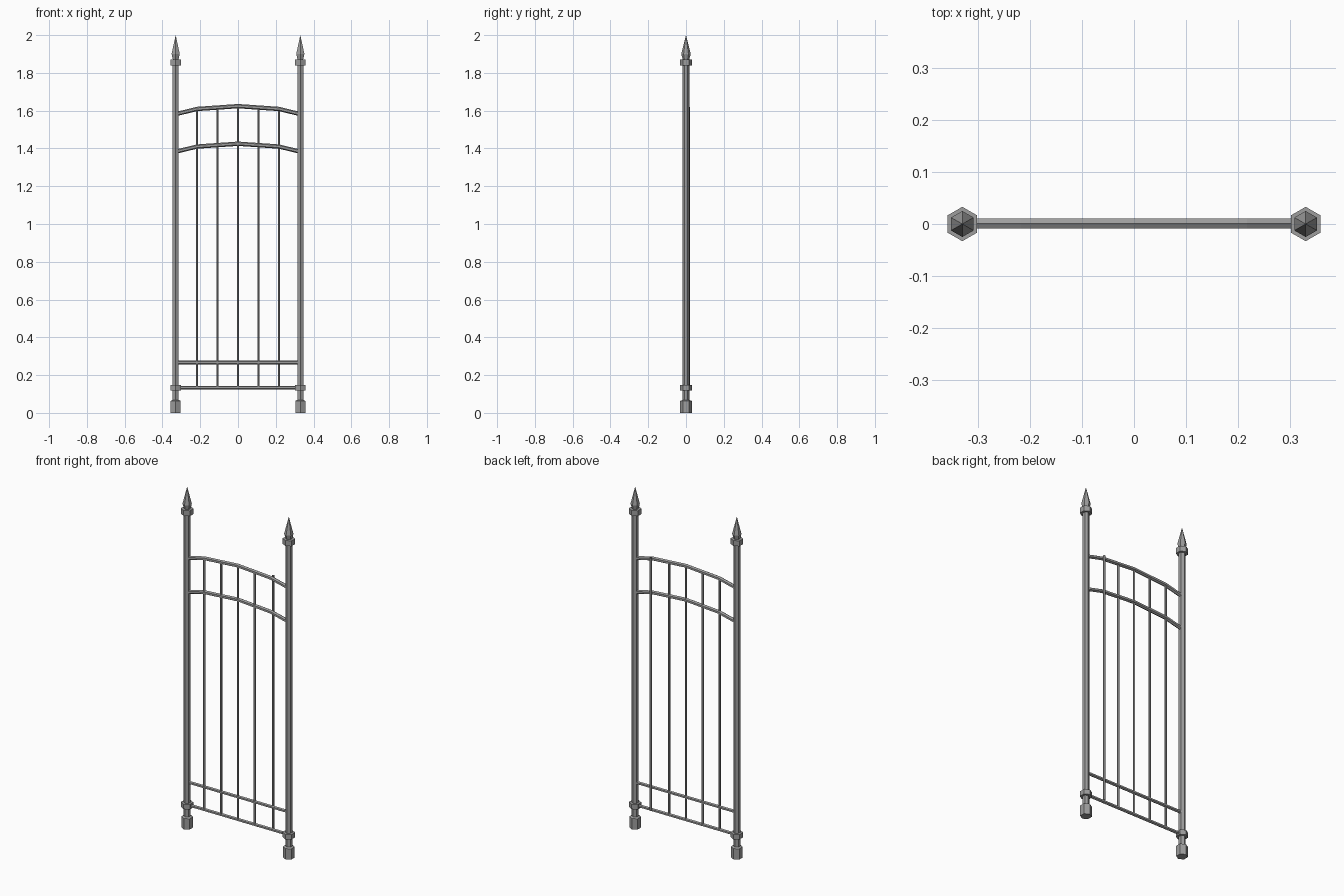
import bpy, bmesh, math

cube = bpy.data.objects.get("Cube")
if cube:
    bpy.data.objects.remove(cube, do_unlink=True)

iron = bpy.data.materials.new("grey_iron")
iron.use_nodes = True
GREY = (0.34, 0.34, 0.34, 1)
iron.diffuse_color = GREY
iron.node_tree.nodes["Principled BSDF"].inputs["Base Color"].default_value = GREY

SIDES = 6


def make_rings(name, rings, caps=True):
    """Join a row of hexagonal rings into a flat-shaded object."""
    bm = bmesh.new()
    loops = [[bm.verts.new(p) for p in ring] for ring in rings]
    for a, b in zip(loops, loops[1:]):
        for i in range(SIDES):
            j = (i + 1) % SIDES
            bm.faces.new((a[i], a[j], b[j], b[i]))
    if caps:
        bm.faces.new(loops[0])
        bm.faces.new(loops[-1])
    bmesh.ops.remove_doubles(bm, verts=bm.verts, dist=1e-5)
    bmesh.ops.recalc_face_normals(bm, faces=bm.faces)
    mesh = bpy.data.meshes.new(name)
    bm.to_mesh(mesh)
    bm.free()
    mesh.materials.append(iron)
    obj = bpy.data.objects.new(name, mesh)
    bpy.context.collection.objects.link(obj)


def hexagon(radius):
    """Six points with a corner on the second axis."""
    angles = [math.pi / 2 + i * math.tau / SIDES for i in range(SIDES)]
    return [(radius * math.cos(a), radius * math.sin(a)) for a in angles]


def turned(name, x, y, profile, caps=True):
    make_rings(name, [[(x + u, y + v, z) for u, v in hexagon(r)]
                      for r, z in profile], caps)


def rail(name, path, radius):
    make_rings(name, [[(x, 0.001 + u, z + v) for u, v in hexagon(radius)]
                      for x, z in path])


# Posts with foot, collars and spear tip
POST_X = 0.33
for side, x in (("left", POST_X), ("right", -POST_X)):
    turned(side + "_post", x, 0, [(0.0185, 0.05), (0.0185, 1.85)])
    turned(side + "_foot", x, 0, [(0.031, 0), (0.031, 0.063), (0.02, 0.068)])
    turned(side + "_lower_collar", x, 0, [(0.033, 0.119), (0.033, 0.148)])
    turned(side + "_upper_collar", x, 0, [(0.033, 1.84), (0.033, 1.872)])
    turned(side + "_spear_tip", x, 0,
           [(0.017, 1.87), (0.025, 1.9), (0.0001, 2.0)])

# Arched upper rails
ARCH = [(-0.32, -0.04), (-0.217, -0.015), (0, 0), (0.217, -0.015), (0.32, -0.04)]
for name, crown in (("top_arched_rail", 1.624), ("middle_arched_rail", 1.425)):
    rail(name, [(x, crown + dz) for x, dz in ARCH], 0.0115)

# Straight lower rails
for name, z in (("kick_rail", 0.267), ("bottom_rail", 0.134)):
    rail(name, [(-0.32, z), (0.32, z)], 0.0095)

# Upright bars as open tubes, the last one set behind the rails
for i in range(-2, 3):
    x = i * 0.109
    y = 0.015 if i == 2 else 0
    top = 1.62 if i == 2 else 1.624 - 0.0075 * abs(i)
    turned(f"upright_bar_{i + 3}", x, y, [(0.0065, 0.134), (0.0065, top)], caps=False)
